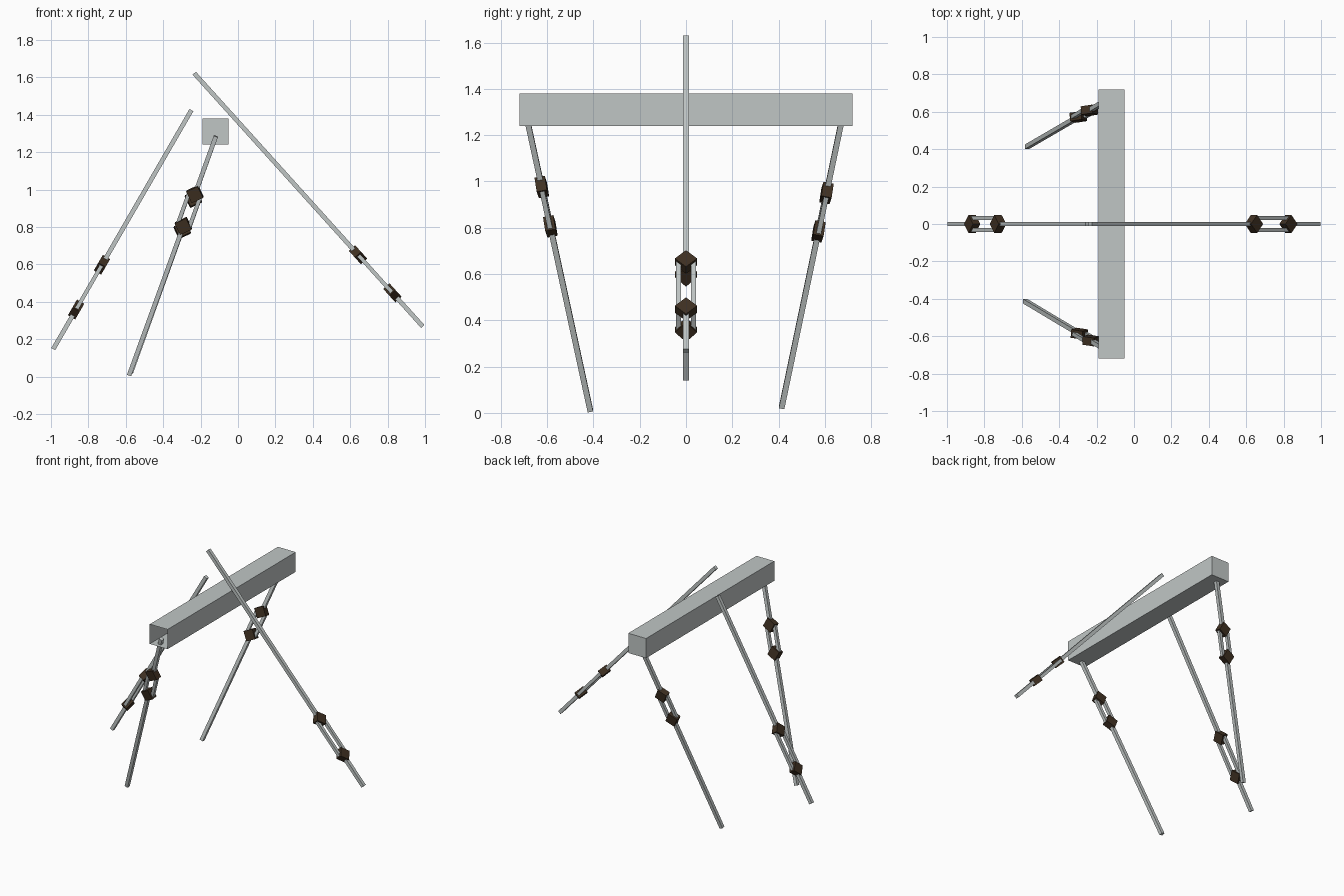
import bpy, bmesh, math
from mathutils import Vector, Matrix

if "Cube" in bpy.data.objects:
    bpy.data.objects.remove(bpy.data.objects["Cube"])


def material(name, rgb):
    m = bpy.data.materials.new(name)
    m.diffuse_color = (*rgb, 1)
    m.use_nodes = True
    m.node_tree.nodes["Principled BSDF"].inputs["Base Color"].default_value = m.diffuse_color
    return m


GREY = material("pale_grey", (0.53, 0.565, 0.56))
BROWN = material("dark_brown", (0.05, 0.03, 0.016))
Y = Vector((0, 1, 0))


def box(name, mat, centre, axes, size, spin=0.0, open_front=False):
    """Box with its sides along three axes, spun about the third one."""
    bm = bmesh.new()
    bmesh.ops.create_cube(bm, size=1)
    if open_front:
        bmesh.ops.delete(bm, geom=[f for f in bm.faces if f.normal.y < -0.9],
                         context='FACES')
    frame = Matrix(axes).transposed().to_4x4()
    bm.transform(Matrix.Translation(centre) @ frame @ Matrix.Rotation(spin, 4, 'Z')
                 @ Matrix.Diagonal((*size, 1)))
    mesh = bpy.data.meshes.new(name)
    bm.to_mesh(mesh)
    bm.free()
    mesh.materials.append(mat)
    ob = bpy.data.objects.new(name, mesh)
    bpy.context.collection.objects.link(ob)
    return ob


ROD, RAIL, RAIL_OFF = 0.024, 0.021, 0.032
BLOCK, BLOCK_THICK = 0.068, 0.045


def strut(name, bottom, top, z_low, z_high, side=None):
    """Rod interrupted by a pair of twin rails held between two diamond blocks."""
    a, b = Vector(bottom), Vector(top)
    d = (b - a).normalized()
    u = side if side else Y.cross(d).normalized()   # rails sit side by side along u
    n = d.cross(u)
    axes = (d, u, n)
    low, high = (a + (b - a) * ((z - a.z) / (b.z - a.z)) for z in (z_low, z_high))

    def bar(part, p, q, width):
        box(f"{name}_{part}", GREY, (p + q) / 2, axes, ((q - p).length, width, width))

    bar("lower_rod", a, low, ROD)
    bar("upper_rod", high, b, ROD)
    for i, s in enumerate((-1, 1)):
        off = u * s * RAIL_OFF
        bar(f"rail_{i + 1}", low + off, high + off, RAIL)
    for part, p in (("lower_block", low), ("upper_block", high)):
        box(f"{name}_{part}", BROWN, p, axes, (BLOCK, BLOCK, BLOCK_THICK), math.pi / 4)


# Hollow beam, open at the front end
box("beam", GREY, Vector((-0.12, 0, 1.31)),
    (Vector((1, 0, 0)), Y, Vector((0, 0, 1))), (0.14, 1.44, 0.14), open_front=True)

# Legs under each end of the beam
strut("front_leg", (-0.582, -0.413, 0.008), (-0.118, -0.69, 1.285), 0.806, 0.976)
strut("back_leg", (-0.572, 0.413, 0.022), (-0.118, 0.677, 1.285), 0.784, 0.95)

# Long slanting struts at the middle
strut("left_strut", (-0.988, 0, 0.147), (-0.249, 0, 1.425), 0.359, 0.598, Y)
strut("right_strut", (0.988, 0, 0.268), (-0.234, 0, 1.622), 0.448, 0.652, Y)
